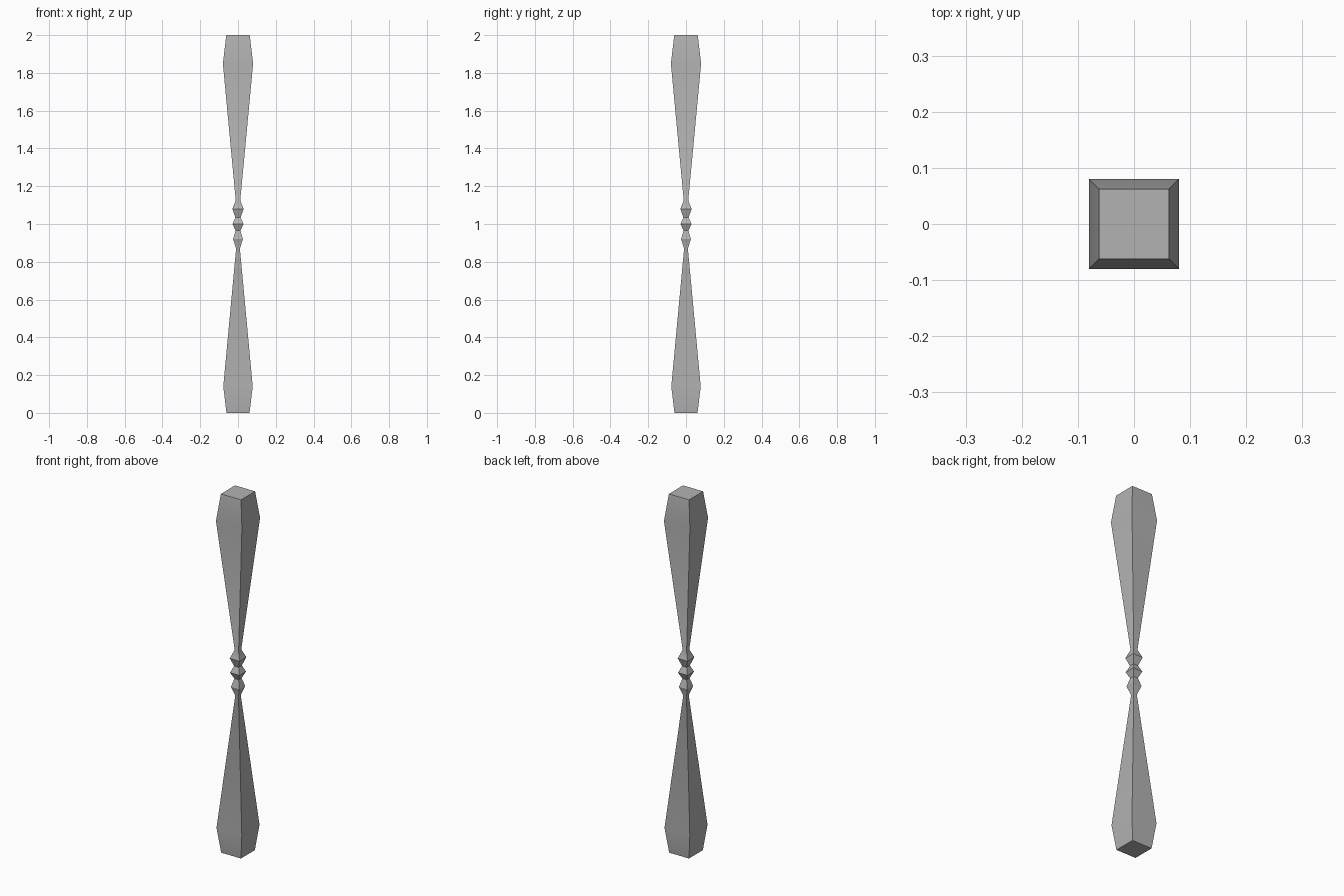
import bpy
import bmesh
import math

cube = bpy.data.objects.get("Cube")
if cube:
    bpy.data.objects.remove(cube, do_unlink=True)

# Single grey finish
grey = bpy.data.materials.new("plain grey")
grey.use_nodes = True
colour = (0.45, 0.45, 0.45, 1)
grey.diffuse_color = colour
grey.node_tree.nodes["Principled BSDF"].inputs["Base Color"].default_value = colour

# Square-section profile: (half width, height)
profile = [
    (0.061, 0), (0.078, 0.14),                     # foot and lower taper
    (0.010, 0.87), (0.026, 0.92), (0.013, 0.965),  # lower bead
    (0.029, 1.0), (0.014, 1.035),                  # middle bead
    (0.030, 1.08), (0.012, 1.125),                 # upper bead
    (0.080, 1.85), (0.062, 2),                     # upper taper and cap
]

# Spindle: stacked square rings, bridged and capped
bm = bmesh.new()
corners = [(-1, -1), (1, -1), (1, 1), (-1, 1)]
rings = [[bm.verts.new((x * r, y * r, z)) for x, y in corners] for r, z in profile]
for low, high in zip(rings, rings[1:]):
    for i in range(4):
        j = (i + 1) % 4
        bm.faces.new((low[i], low[j], high[j], high[i]))
bm.faces.new(rings[0][::-1])
bm.faces.new(rings[-1])
mesh = bpy.data.meshes.new("spindle")
bm.to_mesh(mesh)
bm.free()
mesh.materials.append(grey)

spindle = bpy.data.objects.new("spindle", mesh)
bpy.context.collection.objects.link(spindle)
bpy.context.view_layer.objects.active = spindle
spindle.select_set(True)
bpy.ops.object.shade_smooth_by_angle(angle=math.radians(30))
